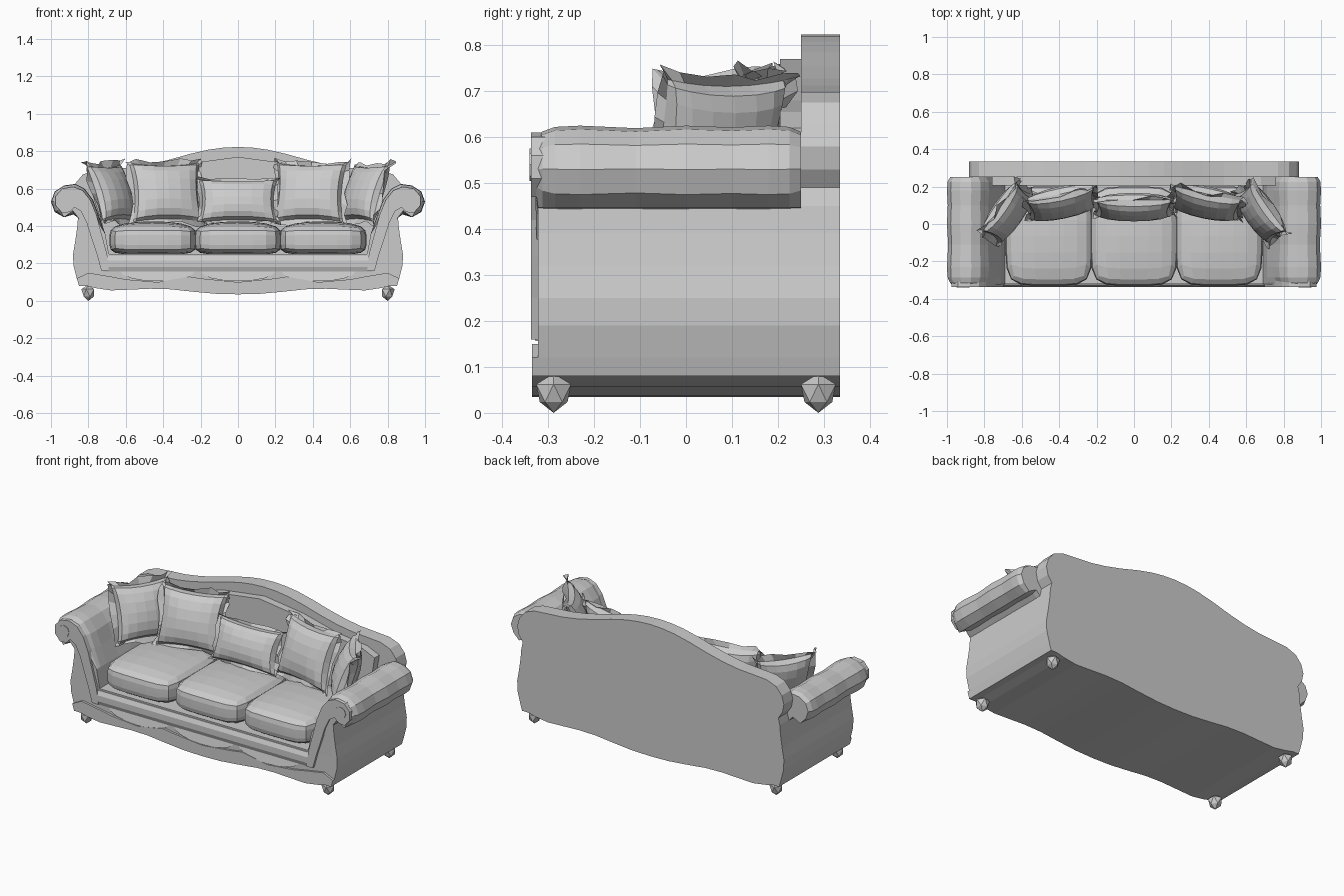
import bpy, bmesh, math, random
from mathutils import Vector

if "Cube" in bpy.data.objects:
    bpy.data.objects.remove(bpy.data.objects["Cube"])
random.seed(4)


def finish(name, bm, mirror=""):
    bmesh.ops.recalc_face_normals(bm, faces=bm.faces)
    me = bpy.data.meshes.new(name)
    bm.to_mesh(me)
    bm.free()
    ob = bpy.data.objects.new(name, me)
    bpy.context.collection.objects.link(ob)
    if mirror:
        m = ob.modifiers.new("Mirror", "MIRROR")
        m.use_axis = ["X" in mirror, "Y" in mirror, False]
        m.use_mirror_merge = False
    return ob


def loft(name, rings, mirror=""):
    bm = bmesh.new()
    vs = [[bm.verts.new(p) for p in r] for r in rings]
    n = len(vs[0])
    for a, b in zip(vs, vs[1:]):
        for i in range(n):
            j = (i + 1) % n
            bm.faces.new((a[i], a[j], b[j], b[i]))
    bm.faces.new(vs[0])
    bm.faces.new(vs[-1])
    return finish(name, bm, mirror)


def prism(name, pts, y0, y1, mirror=""):
    return loft(name, [[(x, y, z) for x, z in pts] for y in (y0, y1)], mirror)


def symmetric(half):
    return half + [(-x, z) for x, z in reversed(half) if x > 0]


# Shared silhouettes (right half, x and z)
bottom = [(0, .035), (.12, .038), (.25, .05), (.36, .062), (.47, .065),
          (.58, .06), (.68, .056), (.76, .068), (.81, .08), (.85, .08)]
side = [(.862, .12), (.88, .19), (.882, .25), (.87, .32), (.86, .39), (.855, .45)]
crest = [(.845, .49), (.872, .53), (.882, .58), (.868, .63), (.83, .675), (.77, .698),
         (.68, .705), (.58, .712), (.48, .728), (.37, .754), (.26, .785),
         (.16, .808), (.08, .819), (0, .823)]


def closed(half):
    return half + [(-x, z) for x, z in reversed(half) if x > 1e-6]


# Back panel and base
prism("back_panel", closed(bottom + side + crest), .25, .335)
prism("base", closed(bottom + side + [(.76, .45), (.70, .25), (0, .25)]), -.322, .30)

# Padded inner back
inner = [(0, .25), (.70, .25), (.74, .5), (.76, .62), (.68, .655), (.48, .68), (.26, .735), (0, .77)]
prism("inner_back", closed(inner), .205, .26)

# Skirt along the bottom and the rail above it
prism("front_skirt", closed(bottom + [(.862, .12), (.80, .15), (.68, .13), (.60, .115), (.43, .10),
                                      (.26, .13), (.2, .12), (0, .10)]), -.335, -.31)
rail = [(-.30, .155), (-.328, .157), (-.337, .18), (-.337, .215), (-.325, .24), (-.29, .25)]
loft("front_rail", [[(x, y, z) for y, z in rail] for x in (-.72, 0, .72)])

# Sloping scallops under the rail
for i, cx in enumerate((-.43, 0, .43)):
    bm = bmesh.new()
    top = [bm.verts.new((cx + .2 * math.cos(math.pi * k / 8), -.323, .16)) for k in range(9)]
    low = [bm.verts.new((cx + .2 * math.cos(math.pi * k / 8), -.323 - .013 * math.sin(math.pi * k / 8),
                         .16 - .055 * math.sin(math.pi * k / 8))) for k in range(9)]
    for k in range(8):
        bm.faces.new((top[k], top[k + 1], low[k + 1], low[k]))
    bmesh.ops.remove_doubles(bm, verts=bm.verts, dist=.0005)
    finish("skirt_scallop_%d" % i, bm)

# Rolled arms, lofted front to back
roll = [(.84, .25), (.85, .44), (.88, .462), (.93, .447), (.98, .475), (1.0, .53), (.98, .585),
        (.93, .617), (.87, .625), (.82, .60), (.775, .54), (.745, .46), (.71, .36), (.69, .25)]
rings = []
for y, s in ((-.328, .72), (-.312, .86), (-.285, .97), (-.23, 1), (-.11, .94), (0, 1), (.1, .96),
             (.18, 1), (.225, .97), (.25, .85)):
    rings.append([(.89 + (x - .89) * s, y, .535 + (z - .535) * s) if z > .45 else (x, max(y, -.322), z)
                  for x, z in roll])
loft("arm", rings, "X")

# Scroll trim on the arm fronts
trim = [(.69, .16), (.70, .25), (.73, .36), (.757, .46), (.79, .54), (.83, .59), (.88, .61), (.94, .60),
        (.975, .56), (.975, .51), (.94, .47), (.90, .475), (.875, .50), (.84, .48), (.81, .42),
        (.785, .34), (.755, .25), (.73, .16)]
prism("arm_scroll_trim", trim, -.337, -.30, "X")
eye = [(.915 + .035 * math.cos(a * math.pi / 4), .54 + .035 * math.sin(a * math.pi / 4)) for a in range(8)]
prism("arm_scroll_eye", eye, -.34, -.32, "X")

# Faceted feet
bm = bmesh.new()
bmesh.ops.create_icosphere(bm, subdivisions=1, radius=1)
for v in bm.verts:
    taper = 1 + .25 * v.co.z
    v.co = Vector((.80 + .038 * v.co.x * taper, -.288 + .04 * v.co.y * taper, .043 + .043 * v.co.z))
finish("foot", bm, "XY")


# Seat cushions: rounded boxes with a crown
def seat(name, cx):
    bm = bmesh.new()
    bmesh.ops.create_cube(bm, size=2)
    bmesh.ops.subdivide_edges(bm, edges=bm.edges[:], cuts=5, use_grid_fill=True)
    for v in bm.verts:
        p = v.co.copy()
        n = sum(abs(c) ** 5 for c in p) ** .2
        p *= 1 / n
        z = .325 + .078 * p.z
        if p.z > 0:
            z += .022 * (1 - p.x ** 2) * (1 - p.y ** 2)
        v.co = (cx + .232 * p.x, -.065 + .265 * p.y, z)
    return finish(name, bm)


for i, cx in enumerate((-.455, 0, .455)):
    seat("seat_cushion_%d" % i, cx)


# Scatter pillows: pinched puffs with a ragged fringe
def pillow(name, w, h, t, loc, tilt, yaw, fringe):
    n = 8
    bm = bmesh.new()

    def point(i, j, sgn):
        u, v = -1 + 2 * i / n, -1 + 2 * j / n
        u, v = math.sin(u * math.pi / 2), math.sin(v * math.pi / 2)
        d = t / 2 * ((1 - u * u) * (1 - v * v)) ** .4
        return (w / 2 * u * (1 - .10 * (1 - v * v)), sgn * d, h / 2 * v * (1 - .10 * (1 - u * u)))

    for sgn in (-1, 1):
        g = [[bm.verts.new(point(i, j, sgn)) for j in range(n + 1)] for i in range(n + 1)]
        for i in range(n):
            for j in range(n):
                bm.faces.new((g[i][j], g[i + 1][j], g[i + 1][j + 1], g[i][j + 1]))
    bmesh.ops.remove_doubles(bm, verts=bm.verts, dist=.0005)
    ob = finish(name, bm)
    bm = bmesh.new()
    loop = ([(i, 0) for i in range(n)] + [(n, j) for j in range(n)] +
            [(i, n) for i in range(n, 0, -1)] + [(0, j) for j in range(n, 0, -1)])
    a, b = [], []
    for i, j in loop:
        p = Vector(point(i, j, 0))
        k = fringe * random.uniform(.3, 1.1)
        q = p + p.normalized() * k + Vector((0, random.uniform(-.025, .025), 0))
        a.append(bm.verts.new(p))
        b.append(bm.verts.new(q))
    for k in range(len(a)):
        m = (k + 1) % len(a)
        bm.faces.new((a[k], a[m], b[m], b[k]))
    fr = finish(name + "_fringe", bm)
    for o in (ob, fr):
        o.location = loc
        o.rotation_euler = (math.radians(tilt), 0, math.radians(yaw))


pillow("middle_pillow", .42, .24, .14, (0, .09, .535), -20, 0, .025)
for s, tag in ((-1, "left"), (1, "right")):
    pillow(tag + "_large_pillow", .38, .33, .15, (s * .385, .115, .58), -18, -s * 12, .04)
    pillow(tag + "_corner_pillow", .32, .32, .14, (s * .675, .06, .575), -20, -s * 55, .04)
